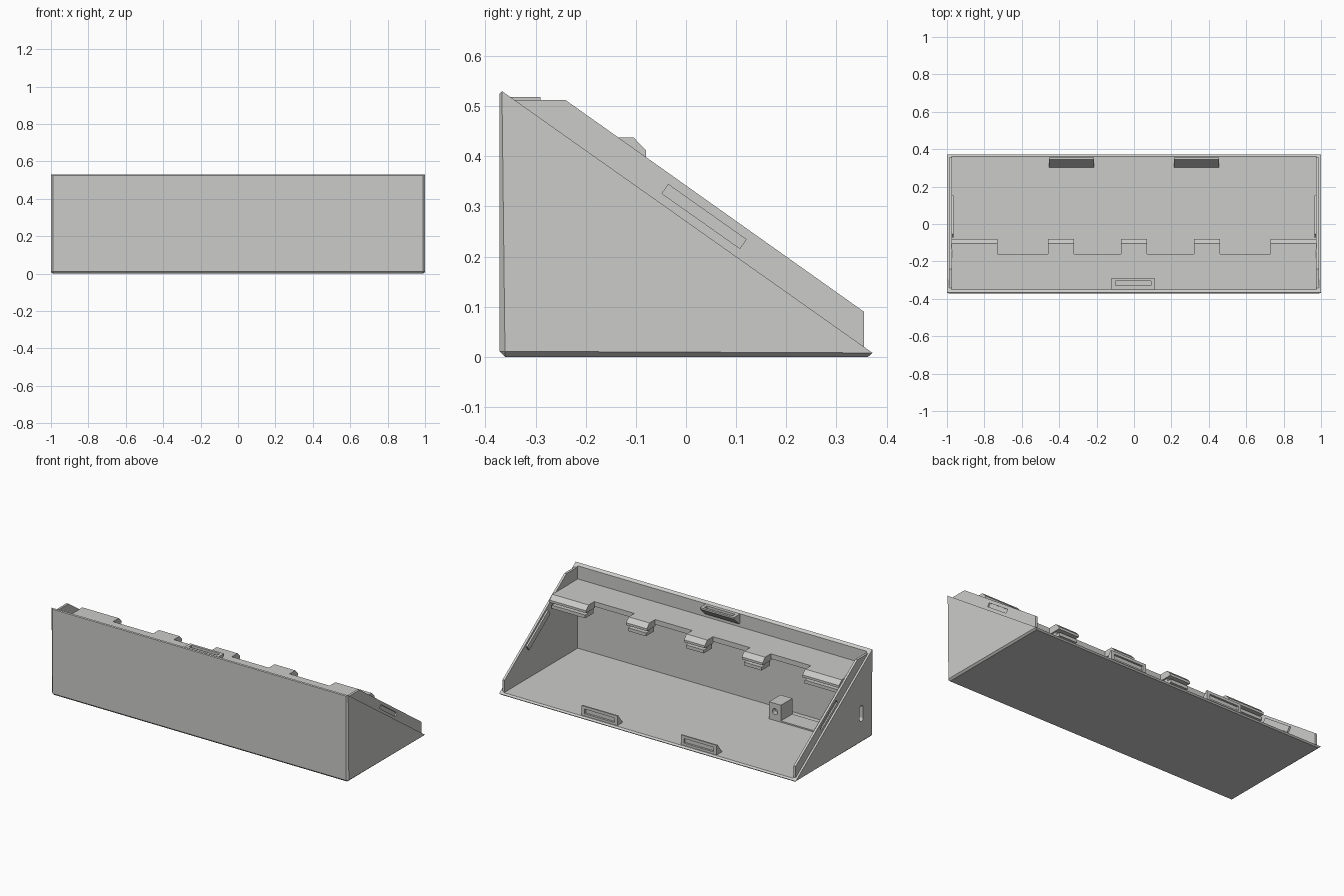
import bpy, bmesh, math

if "Cube" in bpy.data.objects:
    bpy.data.objects.remove(bpy.data.objects["Cube"])

grey = bpy.data.materials.new("light_grey")
grey.diffuse_color = (0.6, 0.6, 0.59, 1)
grey.use_nodes = True
grey.node_tree.nodes["Principled BSDF"].inputs["Base Color"].default_value = grey.diffuse_color


def prism(name, pts, x0, x1, bevel=None):
    """Extrude a (y, z) outline along x; optionally bevel edges picked by a rule."""
    bm = bmesh.new()
    f = bm.faces.new([bm.verts.new((x0, y, z)) for y, z in pts])
    ext = bmesh.ops.extrude_face_region(bm, geom=[f])
    for v in ext["geom"]:
        if isinstance(v, bmesh.types.BMVert):
            v.co.x = x1
    bmesh.ops.recalc_face_normals(bm, faces=bm.faces)
    if bevel:
        edges = [e for e in bm.edges if bevel(e)]
        bmesh.ops.bevel(bm, geom=edges, offset=0.011, segments=1, affect='EDGES')
    me = bpy.data.meshes.new(name)
    bm.to_mesh(me)
    bm.free()
    me.materials.append(grey)
    ob = bpy.data.objects.new(name, me)
    bpy.context.collection.objects.link(ob)
    return ob


def rect(y0, y1, z0, z1):
    return [(y0, z0), (y1, z0), (y1, z1), (y0, z1)]


def slanted(cy, cz, length, width):
    """Rectangle outline lying along the sloped opening."""
    a = -math.atan(0.706)
    c, s = math.cos(a), math.sin(a)
    l, w = length / 2, width / 2
    return [(cy + u * c - v * s, cz + u * s + v * c)
            for u, v in ((-l, -w), (l, -w), (l, w), (-l, w))]


def cut(ob, cutter):
    m = ob.modifiers.new("cut", 'BOOLEAN')
    m.operation = 'DIFFERENCE'
    m.solver = 'EXACT'
    m.object = cutter
    cutter.hide_render = True
    cutter.hide_viewport = True
    cutter.display_type = 'WIRE'


# Wedge shell with chamfered front and bottom edges
def outer_edge(e):
    n = [f.normal for f in e.link_faces]
    if any(abs(k.x) > 0.9 for k in n):
        return any(k.y < -0.9 or k.z < -0.9 for k in n)
    return all(k.y < -0.9 or k.z < -0.9 for k in n)


shell = prism("wedge_shell", [(-0.372, 0), (0.363, 0), (0.372, 0.008),
                              (-0.367, 0.53), (-0.372, 0.525)], -1, 1, outer_edge)
cut(shell, prism("cavity_cutter", rect(-0.35, 0.6, 0.016, 1), -0.975, 0.975))

# Cable slot in the left wall
stadium = []
for i in range(16):
    a = math.pi * (i + 0.5) / 8
    stadium.append((-0.26 + 0.018 * math.cos(a),
                    0.18 + 0.018 * math.sin(a) + (0.03 if i < 8 else -0.03)))
cut(shell, prism("cable_slot_cutter", stadium, -1.1, -0.9))

# Raised side lips with outer recess and inner snap rib
lip = [(-0.345, 0.512), (-0.24, 0.512), (0.355, 0.09), (0.355, 0.014), (-0.345, 0.49)]
for side, s in (("left", -1), ("right", 1)):
    plate = prism(side + "_lip", lip, s * 0.974, s * 0.988)
    cut(plate, prism(side + "_recess_cutter", slanted(0.036, 0.28, 0.19, 0.022),
                     s * 0.980, s * 1.05))
    prism(side + "_snap_rib", slanted(0.04, 0.277, 0.25, 0.034), s * 0.964, s * 0.976)

# Shelf behind the front wall, with chamfered tabs and a lower gripping bar
prism("shelf", rect(-0.352, -0.16, 0.408, 0.438), -0.976, 0.976)
tab = [(-0.165, 0.438), (-0.105, 0.438), (-0.08, 0.412), (-0.08, 0.398), (-0.165, 0.398)]
for i, (a, b) in enumerate(((-0.976, -0.73), (-0.46, -0.32), (-0.07, 0.07),
                            (0.32, 0.46), (0.73, 0.976))):
    prism(f"shelf_tab_{i}", tab, a, b)
    prism(f"tab_web_{i}", rect(-0.165, -0.115, 0.362, 0.4), a + 0.01, b - 0.01)
    prism(f"tab_lower_bar_{i}", rect(-0.118, -0.085, 0.362, 0.382), a + 0.01, b - 0.01)

# Slotted catch on the front wall
catch = prism("front_catch", [(-0.352, 0.518), (-0.29, 0.518), (-0.29, 0.508),
                              (-0.34, 0.46), (-0.352, 0.46)], -0.12, 0.11)
cut(catch, prism("front_catch_cutter", rect(-0.33, -0.305, 0.504, 0.6), -0.1, 0.09))

# Slotted catches along the rear edge of the floor
for side, s in (("left", -1), ("right", 1)):
    c = prism(side + "_floor_catch", [(0.3, 0.013), (0.355, 0.013), (0.355, 0.075),
                                      (0.346, 0.075)], s * 0.215, s * 0.455)
    cut(c, prism(side + "_floor_catch_cutter", rect(0.343, 0.4, 0.03, 0.058),
                 s * 0.235, s * 0.435))

# Cable plate and holder block on the floor
prism("cable_plate", rect(-0.31, -0.2, 0.01, 0.024), -0.976, -0.5)
block = prism("cable_block", rect(-0.31, -0.2, 0.01, 0.12), -0.5, -0.42)
bpy.ops.mesh.primitive_cylinder_add(vertices=16, radius=0.018, depth=0.06,
                                    location=(-0.46, -0.2, 0.07),
                                    rotation=(math.pi / 2, 0, 0))
hole = bpy.context.object
hole.name = "block_hole_cutter"
cut(block, hole)
